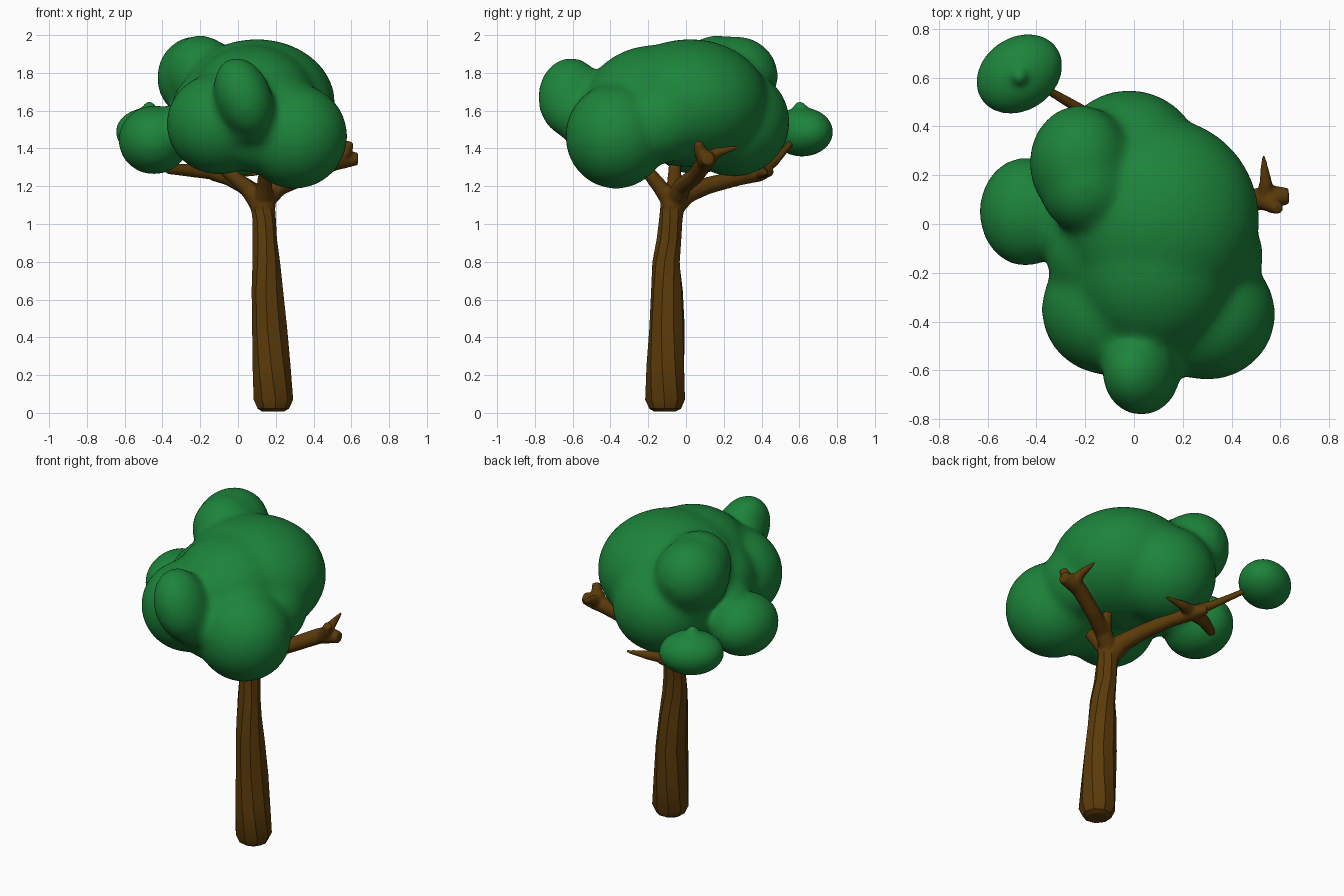
import bpy, bmesh, math
from mathutils import Vector, Matrix


def material(name, rgb):
    m = bpy.data.materials.new(name)
    m.diffuse_color = (*rgb, 1)
    return m


GREEN = material("leaf_green", (0.012, 0.23, 0.043))
BROWN = material("bark_brown", (0.105, 0.043, 0.003))


def finish(name, bm, mat, angle):
    bmesh.ops.recalc_face_normals(bm, faces=bm.faces)
    me = bpy.data.meshes.new(name)
    bm.to_mesh(me)
    bm.free()
    ob = bpy.data.objects.new(name, me)
    bpy.context.collection.objects.link(ob)
    me.materials.append(mat)
    bpy.ops.object.select_all(action='DESELECT')
    bpy.context.view_layer.objects.active = ob
    ob.select_set(True)
    bpy.ops.object.shade_smooth_by_angle(angle=math.radians(angle))
    return ob


def melt(ob, voxel, iterations):
    """Fuse overlapping shapes into one soft skin."""
    rm = ob.modifiers.new("melt", 'REMESH')
    rm.mode = 'VOXEL'
    rm.voxel_size = voxel
    rm.use_smooth_shade = True
    sm = ob.modifiers.new("soften", 'SMOOTH')
    sm.factor = 0.5
    sm.iterations = iterations


def tube(bm, pts, sides=10, twist=0.0, level=False):
    """Capped tube through (x, y, z, radius) points; level keeps rings horizontal."""
    P = [Vector(p[:3]) for p in pts]
    rings = []
    for i, p in enumerate(P):
        d = Vector((0, 0, 1)) if level else (P[min(i + 1, len(P) - 1)] - P[max(i - 1, 0)]).normalized()
        ref = Vector((0, 1, 0)) if abs(d.y) < 0.8 else Vector((1, 0, 0))
        u = (ref - d * ref.dot(d)).normalized()
        v = d.cross(u)
        ring = []
        for k in range(sides):
            a = 2 * math.pi * (k + 0.5) / sides + twist * math.sin(i * 1.1)
            ring.append(bm.verts.new(p + pts[i][3] * (u * math.cos(a) + v * math.sin(a))))
        rings.append(ring)
    for r, s in zip(rings, rings[1:]):
        for k in range(sides):
            n = (k + 1) % sides
            bm.faces.new((r[k], r[n], s[n], s[k]))
    bm.faces.new(rings[0][::-1])
    bm.faces.new(rings[-1])


def blob(bm, c, r, rot=(0, 0, 0)):
    m = Matrix.Translation(c)
    for ang, ax in zip(rot, 'XYZ'):
        m = m @ Matrix.Rotation(math.radians(ang), 4, ax)
    bmesh.ops.create_icosphere(bm, subdivisions=4, radius=1, matrix=m @ Matrix.Diagonal((*r, 1)))


# trunk: faceted, slightly wavy column with a rounded foot
bm = bmesh.new()
tube(bm, [(.185, -.11, .008, .06), (.185, -.11, .022, .085), (.185, -.11, .07, .107),
          (.178, -.107, .25, .102), (.17, -.1, .45, .095), (.157, -.1, .65, .085),
          (.149, -.104, .8, .074), (.14, -.09, .92, .066), (.138, -.08, 1.02, .063),
          (.132, -.07, 1.1, .065), (.132, -.065, 1.16, .05)],
     sides=9, twist=0.16, level=True)
finish("trunk", bm, BROWN, 30)

# branches: all fused, growing out of the trunk top
bm = bmesh.new()
tube(bm, [(.136, -.078, 1.03, .058), (.132, -.07, 1.1, .069), (.132, -.062, 1.18, .066)])
# right branch with blunt forked tips
tube(bm, [(.13, -.06, 1.12, .06), (.22, -.02, 1.2, .05), (.36, .05, 1.255, .045),
          (.5, .1, 1.325, .047), (.56, .11, 1.345, .052), (.635, .115, 1.345, .034)])
tube(bm, [(.54, .1, 1.34, .047), (.575, .075, 1.39, .034), (.59, .062, 1.435, .024)])
tube(bm, [(.54, .1, 1.34, .044), (.54, .17, 1.38, .027), (.53, .28, 1.41, .008)])
tube(bm, [(.2, -.02, 1.19, .042), (.23, .03, 1.25, .032), (.24, .05, 1.29, .026)])
# back branch with stub, spike and thin twig
tube(bm, [(.13, -.08, 1.08, .06), (.09, 0, 1.16, .057), (.03, .12, 1.205, .046),
          (-.05, .28, 1.245, .042), (-.12, .39, 1.27, .046), (-.17, .45, 1.28, .027)])
tube(bm, [(-.11, .38, 1.275, .044), (-.25, .33, 1.285, .037), (-.375, .25, 1.29, .026)])
tube(bm, [(-.11, .38, 1.275, .044), (-.02, .41, 1.27, .028), (.12, .43, 1.265, .008)])
tube(bm, [(-.12, .39, 1.275, .037), (-.22, .47, 1.33, .024), (-.44, .6, 1.48, .014)])
# front and left branches running up into the crown
tube(bm, [(.13, -.06, 1.1, .06), (.14, -.14, 1.2, .042), (.15, -.27, 1.36, .03)])
tube(bm, [(.13, -.07, 1.09, .06), (.05, -.06, 1.19, .045), (-.06, -.06, 1.28, .035), (-.1, -.06, 1.36, .03)])
melt(finish("branches", bm, BROWN, 180), 0.008, 6)

# main crown: ellipsoids melted together
bm = bmesh.new()
for c, r, rot in [
    ((.1, .02, 1.64), (.415, .42, .34), (0, 0, 0)),
    ((.08, -.19, 1.64), (.34, .36, .305), (12, 0, 0)),
    ((-.02, .25, 1.54), (.3, .3, .29), (0, 0, 0)),
    ((.3, -.37, 1.465), (.28, .27, .28), (0, 0, 0)),
    ((-.1, -.35, 1.53), (.28, .27, .27), (0, 0, 0)),
    ((.1, -.39, 1.52), (.25, .22, .25), (0, 0, 0)),
    ((.32, -.13, 1.54), (.21, .22, .22), (0, 0, 0)),
    ((-.14, -.12, 1.58), (.22, .24, .24), (0, 0, 0)),
    ((.03, -.61, 1.67), (.15, .175, .22), (0, -20, 0)),
    ((.07, -.56, 1.56), (.15, .13, .15), (0, 0, 0)),
    ((-.22, .25, 1.775), (.21, .24, .22), (15, 0, 0)),
    ((-.2, .16, 1.8), (.19, .2, .2), (0, 0, 0)),
    ((-.445, .05, 1.445), (.19, .225, .185), (0, 0, 0)),
    ((-.3, .04, 1.5), (.15, .16, .14), (0, 0, 0)),
]:
    blob(bm, c, r, rot)
melt(finish("crown", bm, GREEN, 180), 0.018, 28)

# separate leaf clump on the back twig, with a little tip
bm = bmesh.new()
blob(bm, (-.47, .615, 1.487), (.188, .15, .13), (0, 0, 35))
blob(bm, (-.47, .605, 1.6), (.04, .04, .05))
melt(finish("back_clump", bm, GREEN, 180), 0.012, 10)
